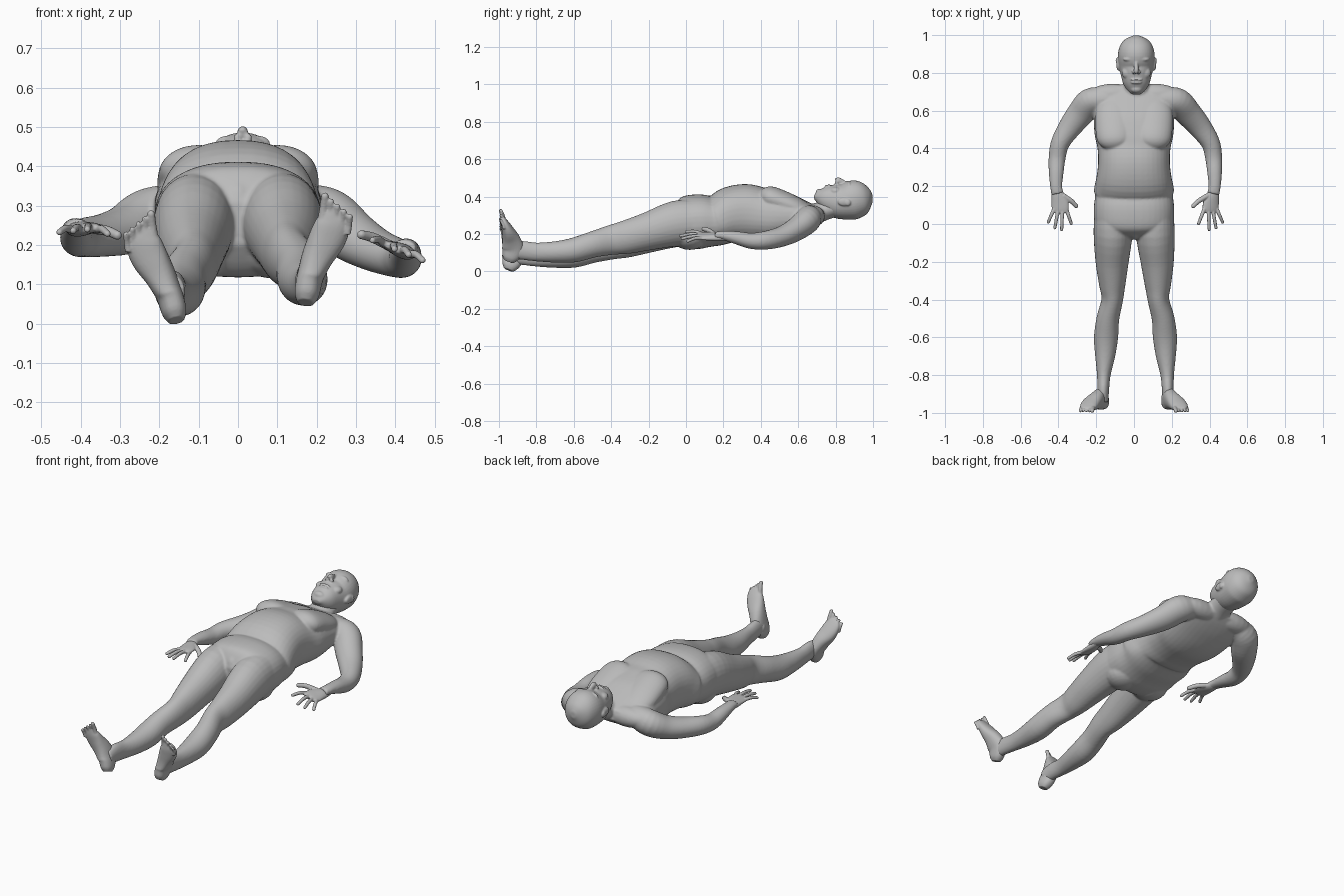
import bpy, bmesh, math
from mathutils import Vector

grey = bpy.data.materials.new("plain_grey")
grey.diffuse_color = (0.5, 0.5, 0.5, 1)
X = Vector((1, 0, 0))


def spline(rows, steps=4):
    """Catmull-Rom interpolation through rows of numbers."""
    out = []
    for i in range(len(rows) - 1):
        a, b, c, d = (rows[max(i - 1, 0)], rows[i], rows[i + 1], rows[min(i + 2, len(rows) - 1)])
        for s in range(steps):
            t = s / steps
            out.append([q + .5 * t * (r - p + t * (2 * p - 5 * q + 4 * r - w + t * (3 * (q - r) + w - p)))
                        for p, q, r, w in zip(a, b, c, d)])
    return out + [list(rows[-1])]


def loft(bm, rows, ref=X, power=2.0, n=28):
    """Closed tube through (x, y, z, radius along ref, other radius)."""
    pts = spline(rows)
    rings = []
    for i, p in enumerate(pts):
        t = (Vector(pts[min(i + 1, len(pts) - 1)][:3]) - Vector(pts[max(i - 1, 0)][:3])).normalized()
        side = (ref - t * ref.dot(t)).normalized()
        up = t.cross(side)
        ring = []
        for k in range(n):
            c, s = math.cos(2 * math.pi * k / n), math.sin(2 * math.pi * k / n)
            u = math.copysign(abs(c) ** (2 / power), c) * p[3]
            v = math.copysign(abs(s) ** (2 / power), s) * p[4]
            ring.append(bm.verts.new(Vector(p[:3]) + side * u + up * v))
        rings.append(ring)
    for a, b in zip(rings, rings[1:]):
        for k in range(n):
            bm.faces.new((a[k], a[(k + 1) % n], b[(k + 1) % n], b[k]))
    bm.faces.new(rings[0][::-1])
    bm.faces.new(rings[-1])


def trunk(bm, rows, x=0, power=2.0):
    """Loft along y from (y, half width, bottom z, top z)."""
    loft(bm, [(x, y, (b + t) / 2, w, (t - b) / 2) for y, w, b, t in rows], power=power, n=40)


def blob(bm, centre, radii):
    new = bmesh.ops.create_uvsphere(bm, u_segments=20, v_segments=14, radius=1)["verts"]
    for v in new:
        v.co = Vector(c + r * q for c, r, q in zip(centre, radii, v.co))


def digit(bm, points, r):
    """Finger or toe: tapering tube with a round tip."""
    last = len(points) - 1
    loft(bm, [(*p, r * (1 - .2 * i / last), r * (1 - .2 * i / last)) for i, p in enumerate(points)], n=12)
    blob(bm, points[-1], [r * .8] * 3)


def finish(name, bm, voxel, smooth):
    """Fuse the overlapping volumes into one smooth skin."""
    bmesh.ops.recalc_face_normals(bm, faces=bm.faces)
    me = bpy.data.meshes.new(name)
    bm.to_mesh(me)
    bm.free()
    me.materials.append(grey)
    ob = bpy.data.objects.new(name, me)
    bpy.context.collection.objects.link(ob)
    m = ob.modifiers.new("fuse", "REMESH")
    m.mode, m.voxel_size, m.use_smooth_shade = "VOXEL", voxel, True
    m = ob.modifiers.new("soften", "SMOOTH")
    m.factor, m.iterations = .5, smooth


# Torso with chest, buttocks, shoulders, groin and neck
body = bmesh.new()
trunk(body, [(-.08, .07, .2, .31), (-.04, .16, .14, .375), (0, .205, .118, .403), (.08, .213, .122, .412),
             (.15, .206, .135, .398), (.18, .212, .14, .407), (.24, .2, .148, .452), (.32, .19, .15, .467),
             (.4, .193, .15, .45), (.47, .208, .15, .44), (.55, .213, .17, .42), (.62, .213, .2, .39),
             (.68, .2, .235, .362), (.735, .13, .275, .338)], power=2.3)
for s in (-1, 1):
    loft(body, [(s * .095, .402, .4, .055, .035), (s * .098, .44, .395, .095, .062), (s * .1, .52, .367, .105, .063),
                (s * .1, .6, .335, .1, .055), (s * .09, .66, .31, .07, .04)])
    blob(body, (s * .09, .02, .19), (.1, .1, .075))
    blob(body, (s * .11, .685, .295), (.13, .058, .055))
blob(body, (0, -.03, .31), (.045, .05, .06))
loft(body, [(.01, .58, .28, .09, .07), (.012, .67, .3, .08, .06), (.012, .74, .325, .07, .052),
            (.012, .83, .35, .07, .05)])

# Legs: the left one lies a little lower
LEG = [(.11, .08, .265, .098, .118), (.111, -.05, .253, .103, .122), (.116, -.2, .202, .088, .102),
       (.115, -.32, .163, .07, .09), (.115, -.4, .143, .057, .08), (.138, -.5, .115, .06, .07),
       (.148, -.6, .086, .064, .066), (.153, -.7, .076, .053, .057), (.16, -.8, .076, .036, .05),
       (.163, -.88, .085, .031, .05), (.165, -.94, .08, .03, .042)]
for s in (-1, 1):
    rows = []
    for x, y, z, a, b in LEG:
        k = min(1, max(0, -y / .45)) if s > 0 else 0
        rows.append((s * (x + .016 * k), y, z + .028 * k, a, b))
    loft(body, rows)

# Arms: the left forearm rests higher
ARM = [(.08, .66, .3, .05, .06), (.16, .66, .295, .06, .065), (.228, .648, .272, .075, .07),
       (.285, .588, .225, .072, .063), (.348, .515, .188, .062, .055), (.405, .43, .167, .05, .05),
       (.422, .35, .163, .045, .043), (.427, .27, .18, .039, .035), (.427, .2, .192, .032, .025),
       (.42, .16, .193, .033, .02)]


def arm_point(s, x, y, z):
    if s > 0:
        return (x, y, z)
    k = min(1, max(0, (x - .24) / .15))
    return (-x + .015 * k, y, z + .052 * k)


for s in (-1, 1):
    loft(body, [(*arm_point(s, *r[:3]), r[3], r[4]) for r in ARM])
finish("body", body, .006, 7)

# Head with ears, brow, eyes, nose, lips and chin
head, cx = bmesh.new(), .012
trunk(head, [(.685, .02, .385, .405), (.705, .045, .36, .432), (.74, .068, .325, .456), (.79, .082, .292, .468),
             (.84, .093, .278, .469), (.9, .097, .278, .487), (.95, .083, .298, .473), (.98, .055, .33, .445),
             (.998, .015, .37, .405)], x=cx, power=2.1)
blob(head, (cx, .715, .42), (.032, .022, .022))
blob(head, (cx, .749, .452), (.03, .007, .011))
blob(head, (cx, .764, .455), (.032, .007, .012))
loft(head, [(cx, .875, .466, .01, .012), (cx, .845, .473, .01, .014), (cx, .815, .485, .014, .018),
            (cx, .8, .482, .011, .014)])
for s in (-1, 1):
    blob(head, (cx + s * .095, .845, .372), (.011, .034, .022))
    blob(head, (cx + s * .1, .865, .368), (.009, .016, .018))
    blob(head, (cx + s * .014, .804, .473), (.01, .01, .01))
    blob(head, (cx + s * .034, .872, .459), (.036, .013, .02))
    blob(head, (cx + s * .035, .846, .451), (.017, .008, .014))
    blob(head, (cx + s * .045, .8, .43), (.032, .032, .022))
finish("head", head, .0042, 5)

# Hands
for s, name, tilt in ((-1, "left_hand", .1), (1, "right_hand", .4)):
    hand = bmesh.new()

    def place(x, y, lift=0):
        return arm_point(s, x, y, .19 + lift - tilt * (x - .405))

    loft(hand, [(*place(x, y), a, b) for x, y, a, b in
                ((.427, .21, .022, .014), (.42, .16, .033, .019), (.408, .11, .045, .016), (.405, .075, .044, .013),
                 (.405, .06, .038, .009))], ref=Vector((1, 0, -s * tilt)))
    for i, (tx, ty) in enumerate(((.342, .002), (.398, -.03), (.434, -.02), (.469, .01))):
        kx, ky = .372 + .022 * i, .08
        digit(hand, [place(kx, ky), place((kx + tx) / 2, (ky + ty) / 2, .005), place(tx, ty, -.003)], .0105)
    digit(hand, [place(.39, .15), place(.343, .122, .004), place(.314, .095)], .0145)
    finish(name, hand, .0035, 2)

# Feet pointing up, soles towards the front
FOOT = [(.172, -.948, .053, .02, .026), (.175, -.94, .075, .031, .044), (.184, -.926, .12, .034, .058),
        (.202, -.934, .17, .04, .048), (.226, -.951, .215, .047, .034), (.241, -.966, .252, .045, .023),
        (.246, -.975, .276, .036, .014), (.248, -.981, .29, .024, .008)]
for s, name, drop in ((-1, "left_foot", .045), (1, "right_foot", 0)):
    foot = bmesh.new()

    def step(x, y, z):
        heel = .016 * max(0, .2 - z) / .15 if s < 0 else 0
        return (s * (x - heel), y, z - drop)

    loft(foot, [(*step(x, y, z), a, b) for x, y, z, a, b in FOOT], power=2.3)
    blob(foot, step(.178, -.915, .11), (.033, .03, .036))
    for i in range(5):
        x, z, rise = .214 + .016 * i, .26 - .008 * i, .064 - .005 * i
        digit(foot, [step(x, -.972, z), step(x + .004, -.978, z + rise / 2), step(x + .007, -.99, z + rise)],
              .0125 if i == 0 else .0092)
    finish(name, foot, .0036, 2)
